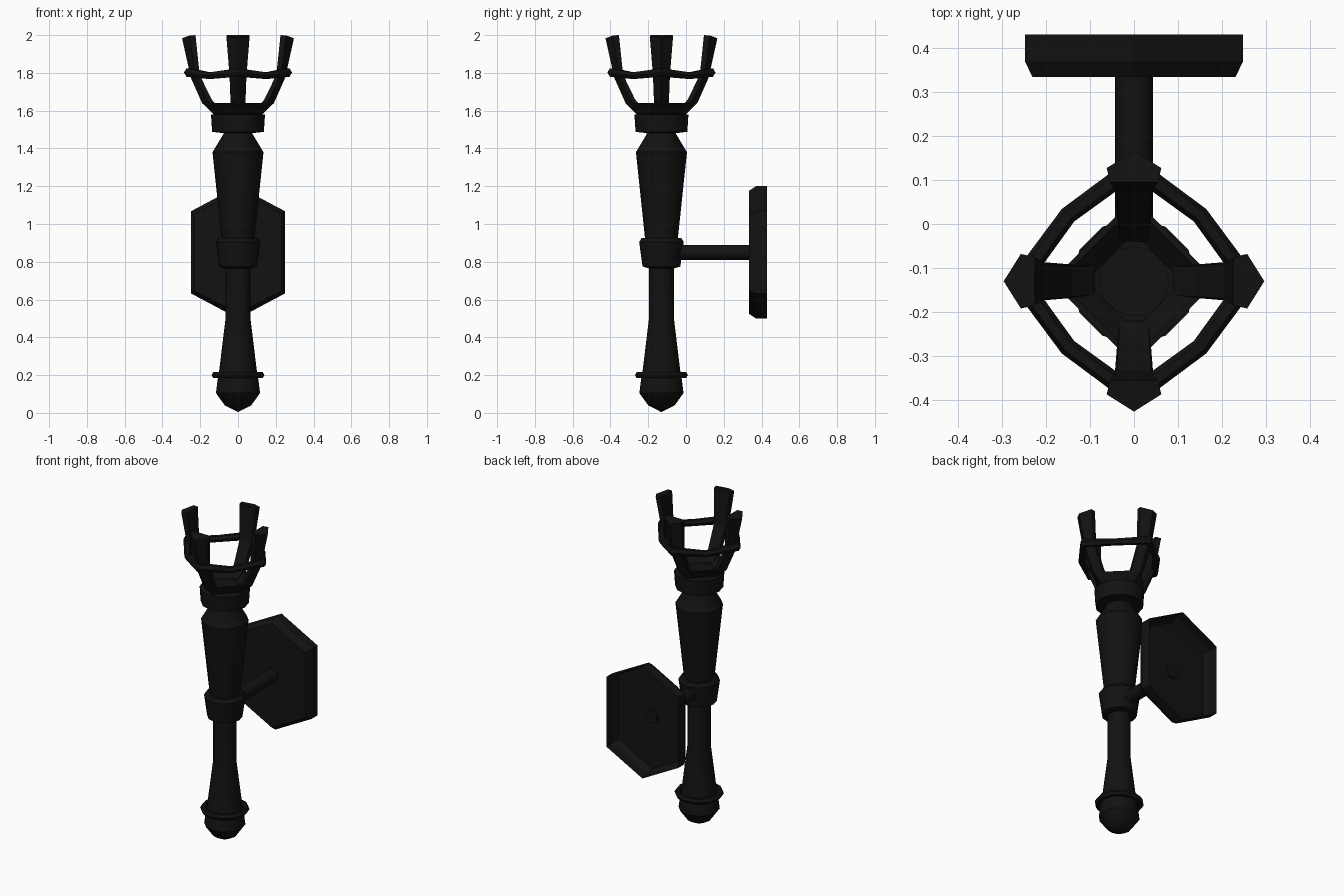
import bpy, bmesh, math
from mathutils import Vector

if "Cube" in bpy.data.objects:
    bpy.data.objects.remove(bpy.data.objects["Cube"])

AX = Vector((0, -0.13, 0))          # torch axis
mat = bpy.data.materials.new("black_iron")
mat.diffuse_color = (0.006, 0.006, 0.006, 1)
mat.use_nodes = True
mat.node_tree.nodes["Principled BSDF"].inputs["Base Color"].default_value = mat.diffuse_color


def make(name, rings, closed=True, cap_start=False, cap_end=False, loop=False, smooth=True):
    """Skin a series of point rings into one mesh."""
    bm = bmesh.new()
    vs = [[bm.verts.new(p) for p in r] for r in rings]
    n = len(vs[0])
    pairs = list(zip(vs, vs[1:])) + ([(vs[-1], vs[0])] if loop else [])
    for a, b in pairs:
        for i in range(n):
            j = (i + 1) % n
            bm.faces.new((a[i], a[j], b[j], b[i]))
    if cap_start:
        bm.faces.new(vs[0][::-1])
    if cap_end:
        bm.faces.new(vs[-1])
    bmesh.ops.remove_doubles(bm, verts=bm.verts, dist=1e-5)
    bmesh.ops.recalc_face_normals(bm, faces=bm.faces)
    me = bpy.data.meshes.new(name)
    bm.to_mesh(me)
    bm.free()
    me.materials.append(mat)
    ob = bpy.data.objects.new(name, me)
    bpy.context.collection.objects.link(ob)
    if smooth:
        bpy.ops.object.select_all(action='DESELECT')
        bpy.context.view_layer.objects.active = ob
        ob.select_set(True)
        bpy.ops.object.shade_smooth_by_angle(angle=math.radians(35))
    return ob


def lathe(name, profile, sides=12, **kw):
    def ring(r, z):
        return [AX + Vector((r * math.cos(math.tau * i / sides),
                             r * math.sin(math.tau * i / sides), z)) for i in range(sides)]
    return make(name, [ring(r, z) for r, z in profile], **kw)


# turned shaft parts
lathe("handle", [(0, 0.004), (0.07, 0.04), (0.117, 0.105), (0.106, 0.19), (0.1, 0.22),
                 (0.066, 0.5), (0.066, 0.8)], cap_end=True)
lathe("handle_ring", [(0.122 + 0.018 * math.cos(a), 0.2 + 0.018 * math.sin(a))
                      for a in [math.tau * k / 6 for k in range(6)]][:6], loop=True)
lathe("collar", [(0.066, 0.765), (0.1, 0.775), (0.118, 0.905), (0.105, 0.925), (0.08, 0.925)],
      cap_start=True, cap_end=True)
lathe("upper_shaft", [(0.086, 0.915), (0.135, 1.38), (0.078, 1.475), (0.078, 1.5)],
      cap_start=True, cap_end=True)
lathe("cup_band", [(0.07, 1.48), (0.137, 1.488), (0.143, 1.58), (0.08, 1.585)],
      cap_start=True, cap_end=True)

# square dish with a recessed round floor
lathe("dish", [(0.12, 1.575), (0.188, 1.64), (0.172, 1.64), (0.11, 1.592)],
      sides=4, cap_start=True, cap_end=True, smooth=False)
lathe("dish_floor", [(0.08, 1.58), (0.08, 1.597)], cap_end=True)

# four prongs: pointed outward; (inner, shoulder, tip, half width, inner z, tip z)
sections = [(0.09, 0.11, 0.13, 0.036, 1.60, 1.58),
            (0.14, 0.165, 0.19, 0.04, 1.66, 1.64),
            (0.203, 0.226, 0.25, 0.045, 1.79, 1.775),
            (0.225, 0.257, 0.296, 0.062, 2.0, 1.983)]
for k in range(4):
    a = k * math.pi / 2
    out = Vector((math.cos(a), math.sin(a), 0))
    side = Vector((-math.sin(a), math.cos(a), 0))
    up = Vector((0, 0, 1))
    rings = []
    for inn, mid, tip, w, zi, zt in sections:
        pts = [(inn, w * 0.88, zi), (mid, w, zi - 0.002), (tip, 0, zt),
               (mid, -w, zi - 0.002), (inn, -w * 0.88, zi)]
        rings.append([AX + out * r + side * s + up * z for r, s, z in pts])
    make("prong_%d" % (k + 1), rings, cap_start=True, cap_end=True, smooth=False)

# angular hoop tying the prongs together
hoop = []
for i in range(8):
    a = i * math.pi / 4
    r, z, m = (0.26, 1.802, 0.026) if i % 2 == 0 else (0.212, 1.785, 0.02)
    hoop.append([AX + Vector(((r + m * math.cos(t)) * math.cos(a),
                              (r + m * math.cos(t)) * math.sin(a), z + m * math.sin(t)))
                 for t in [math.tau * j / 6 for j in range(6)]])
make("prong_hoop", hoop, loop=True)

# wall arm
make("wall_arm", [[Vector((0.043 * math.cos(math.tau * i / 12), y,
                           0.85 + 0.04 * math.sin(math.tau * i / 12))) for i in range(12)]
                  for y in (-0.1, 0.345)], cap_start=True, cap_end=True)


# hexagonal wall plate, a bevelled shell open at the back
def hexagon(s, y):
    pts = [(0, 0.35), (0.248, 0.218), (0.248, -0.218), (0, -0.35), (-0.248, -0.218), (-0.248, 0.218)]
    return [Vector((x * s, y, 0.85 + z * s)) for x, z in pts]


make("wall_plate", [hexagon(0.93, 0.334), hexagon(1, 0.37), hexagon(1, 0.43)],
     cap_start=True, smooth=False)
